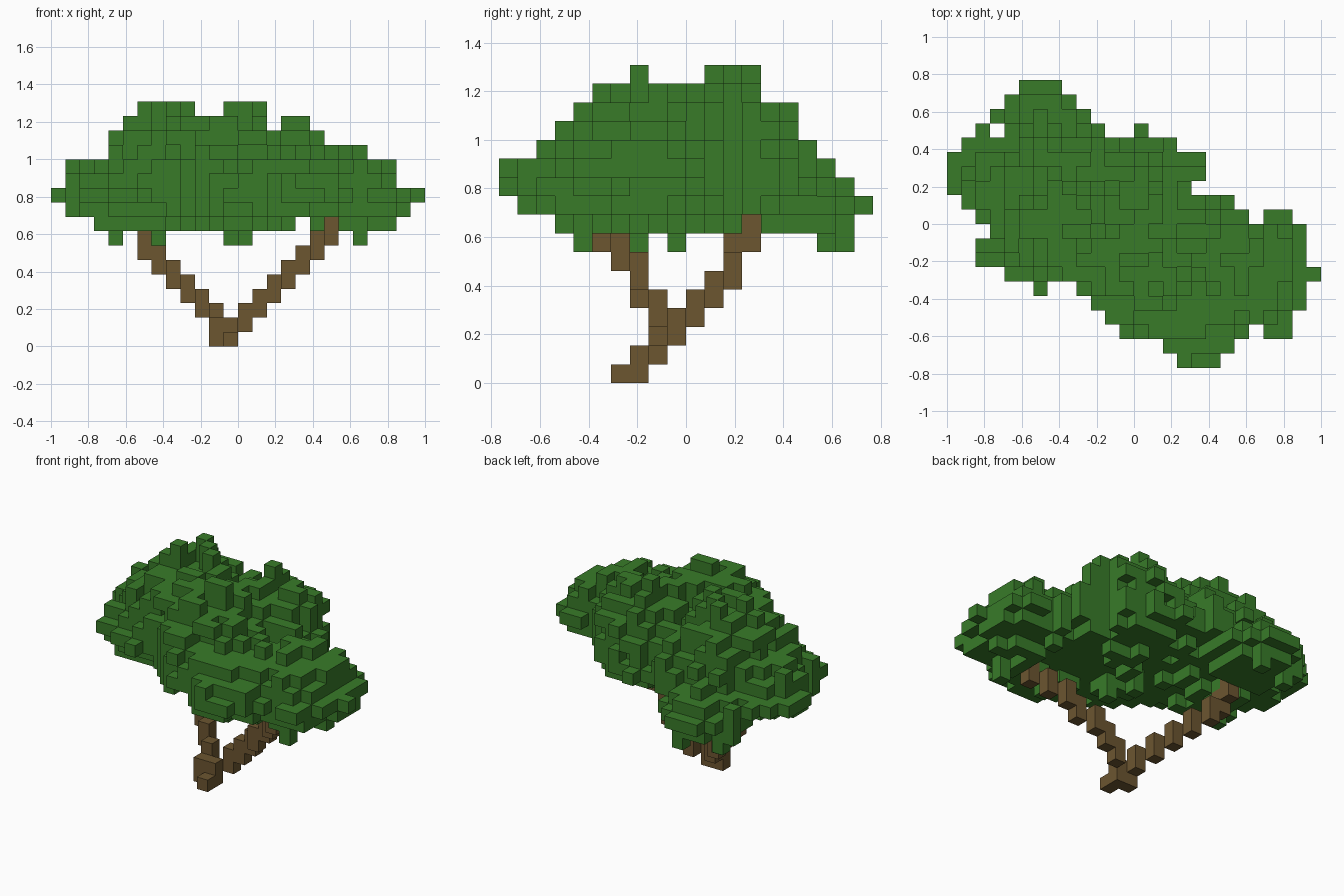
import bpy
import bmesh
import random
from mathutils import Vector

random.seed(4)
CELL = 1 / 13

old = bpy.data.objects.get("Cube")
if old:
    bpy.data.objects.remove(old, do_unlink=True)


def make_material(name, colour):
    material = bpy.data.materials.new(name)
    material.use_nodes = True
    material.diffuse_color = (*colour, 1)
    shader = material.node_tree.nodes["Principled BSDF"]
    shader.inputs["Base Color"].default_value = (*colour, 1)
    shader.inputs["Roughness"].default_value = 0.9
    return material


def neighbours(cell):
    for axis in range(3):
        for sign in (-1, 1):
            step = Vector((0, 0, 0))
            step[axis] = sign
            yield step, axis, tuple(int(c + s) for c, s in zip(cell, step))


def build_blocks(name, cells, material):
    """Make one mesh from the exposed sides of a set of grid cells."""
    bm = bmesh.new()
    for cell in sorted(cells):
        middle = Vector(cell) + Vector((0.5, 0.5, 0.5))
        for step, axis, beside in neighbours(cell):
            if beside in cells:
                continue
            u = Vector((0, 0, 0))
            u[(axis + 1) % 3] = 0.5
            v = step.cross(u)
            centre = middle + step / 2
            corners = (centre - u - v, centre + u - v, centre + u + v, centre - u + v)
            bm.faces.new([bm.verts.new(c * CELL) for c in corners])
    bmesh.ops.remove_doubles(bm, verts=bm.verts[:], dist=CELL / 100)
    mesh = bpy.data.meshes.new(name)
    bm.to_mesh(mesh)
    bm.free()
    mesh.materials.append(material)
    obj = bpy.data.objects.new(name, mesh)
    bpy.context.collection.objects.link(obj)
    return obj


# Trunk base and two stepped branches, each layer holding an inner and outer cell
base = {(-1, -4, 0), (-2, -3, 0), (-1, -3, 0), (-2, -3, 1), (-2, -2, 1)}
right_depths = [(-3, -2), (-2, -2), (-2, -2), (-2, -3), (-3, -3), (-3, -4), (-4, -5)]
left_depths = [(-2, -1), (-1, 0), (0, 1), (1, 2), (2, 2)]

right_branch = {(6, -5, 8)}
for k, (inner, outer) in enumerate(right_depths, start=1):
    right_branch |= {(k - 2, inner, k), (k - 1, outer, k)}
left_branch = {(-7, 2, 7), (-7, 3, 7), (-7, 3, 8)}
for k, (inner, outer) in enumerate(left_depths, start=2):
    left_branch |= {(-k, inner, k), (-k - 1, outer, k)}
wood = base | right_branch | left_branch

# Plan outline of the crown: left and right limit of each row, back to front
outline = [(-8, -5), (-9, -4), (-10, -3), (-11, -2), (-12, 3), (-13, 5), (-13, 5),
           (-13, 4), (-12, 7), (-11, 8), (-10, 12), (-11, 12), (-11, 12), (-9, 13),
           (-4, 12), (-3, 12), (-2, 11), (-1, 8), (2, 7), (3, 6)]
plan = {(i, 9 - row) for row, (lo, hi) in enumerate(outline) for i in range(lo, hi)}
plan -= {(-10, 6)}
plan |= {(0, 6), (-7, -5), (9, 0), (10, 0), (9, -8), (10, -8)}

# Crown height limits, across from left to right and from front to back
roof_across = [12] + [13] * 3 + [16] * 15 + [15] + [14] * 3 + [13, 12, 11]
roof_along = [12, 13] + [14] * 2 + [15] + [16] * 10 + [15, 14, 12] + [11] * 2


def layers(i, j):
    floor = max(8, -3 - i, i - 2, -j)
    return range(floor, min(roof_across[i + 13], roof_along[j + 10]))


# Leaf lobes: centre and radii; the underside is flatter than the dome
lobes = [((-5, 1.5, 10.5), (5.2, 5.6, 5.6)),
         ((-0.5, -2.3, 10.5), (5, 5.2, 5.6)),
         ((2.3, 1.8, 10.5), (4.8, 4.2, 5.4)),
         ((4, -5, 10.5), (4.8, 4.9, 3)),
         ((8, -3.3, 10.2), (4.2, 4.4, 3.5)),
         ((-9.3, 2.3, 10.6), (3.6, 3.2, 2.6)),
         ((-7.5, -0.8, 10.3), (3.7, 3, 3.2)),
         ((-6.5, 6.5, 9.3), (3.4, 3.2, 2.2))]
UNDERSIDE = 2.05


def inside(cell, limit):
    for centre, radii in lobes:
        d = [c + 0.5 - m for c, m in zip(cell, centre)]
        height = radii[2] if d[2] > 0 else UNDERSIDE
        if (d[0] / radii[0]) ** 2 + (d[1] / radii[1]) ** 2 + (d[2] / height) ** 2 < limit:
            return True
    return False


leaves = set()
for i, j in sorted(plan):
    leaves.add((i, j, 9 if j > 6 else 10))
    for k in layers(i, j):
        if inside((i, j, k), random.uniform(0.66, 1.24)):
            leaves.add((i, j, k))

# Openings where the branch tips show below the crown
leaves -= {(i, 3, 8) for i in range(-7, 13)}
leaves -= {(i, j, 8) for i in (4, 6) for j in range(-10, 10)}

# Single tufts on the top and hanging below
top_tufts = [(-7, 1), (-6, 3), (-5, 2), (-4, 1), (-1, -3), (0, -3), (1, 2)]
hanging_tufts = [(-9, 7), (-6, 8), (-1, -1), (0, -3), (8, -6)]
for i, j in top_tufts:
    leaves |= {(i, j, k) for k in (14, 15, 16)}
for i, j in hanging_tufts:
    leaves |= {(i, j, k) for k in (7, 8, 9)}
leaves -= wood

# Drop loose cells that touch nothing
leaves = {c for c in leaves if any(n in leaves for _, _, n in neighbours(c))}

# Fill enclosed single gaps so that only the outer surface remains
gaps = {n for c in leaves for _, _, n in neighbours(c)} - leaves - wood
leaves |= {g for g in gaps if all(n in leaves for _, _, n in neighbours(g))}

leaf_green = make_material("leaf green", (0.040, 0.198, 0.022))
bark_brown = make_material("bark brown", (0.150, 0.092, 0.030))
build_blocks("trunk_and_branches", wood, bark_brown)
build_blocks("leaf_crown", leaves, leaf_green)
